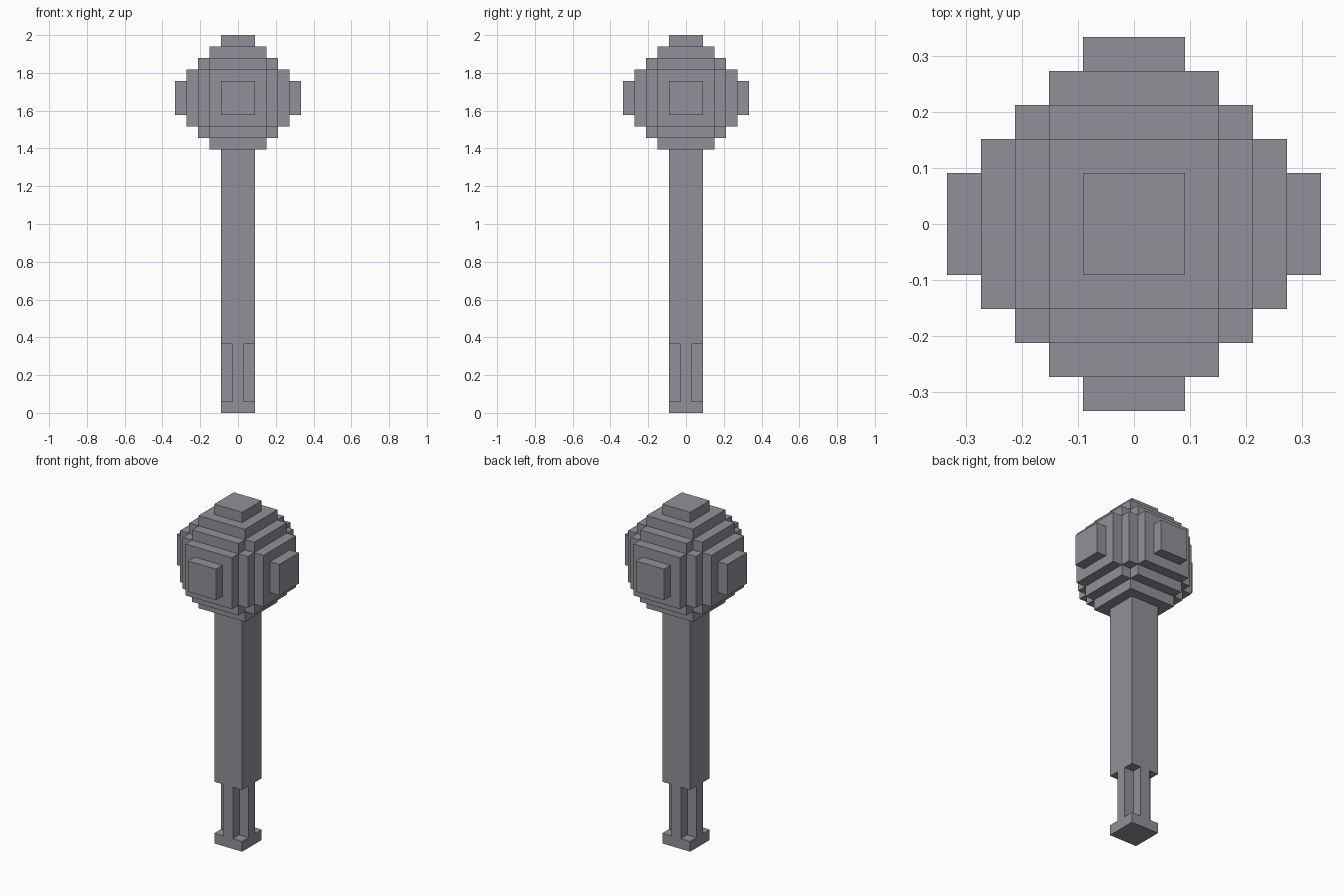
import bpy
import bmesh
from mathutils import Vector

cube = bpy.data.objects.get("Cube")
if cube:
    bpy.data.objects.remove(cube, do_unlink=True)

U = 2 / 33          # edge of one building block
HEAD_Z = 27.5 * U   # middle of the round head

grey = bpy.data.materials.new("stone_grey")
grey.use_nodes = True
colour = (0.28, 0.285, 0.315, 1)
grey.diffuse_color = colour
grey.node_tree.nodes["Principled BSDF"].inputs["Base Color"].default_value = colour


def block_part(name, boxes, base_z):
    """Fuse boxes of (x, y, z) half sizes, in blocks, into one clean shell."""
    def filled(c):
        return any(all(abs(v) < h for v, h in zip(c, box)) for box in boxes)

    spans = [max(b[a] for b in boxes) for a in range(3)]
    ranges = [[i + 0.5 - s for i in range(int(2 * s))] for s in spans]
    bm = bmesh.new()
    for x in ranges[0]:
        for y in ranges[1]:
            for z in ranges[2]:
                if not filled((x, y, z)):
                    continue
                # Only the sides without a neighbour become faces
                for axis in range(3):
                    for sign in (-1, 1):
                        n = Vector((0, 0, 0))
                        n[axis] = sign
                        c = Vector((x, y, z))
                        if filled(c + n):
                            continue
                        t = Vector((0, 0, 0))
                        t[(axis + 1) % 3] = 0.5
                        b = n.cross(t)
                        m = c + n / 2
                        bm.faces.new([bm.verts.new(p * U) for p in
                                      (m - t - b, m + t - b, m + t + b, m - t + b)])
    bmesh.ops.remove_doubles(bm, verts=bm.verts, dist=U / 100)
    bmesh.ops.dissolve_limit(bm, angle_limit=0.01, verts=bm.verts, edges=bm.edges)
    bmesh.ops.recalc_face_normals(bm, faces=bm.faces)
    mesh = bpy.data.meshes.new(name)
    bm.to_mesh(mesh)
    bm.free()
    mesh.materials.append(grey)
    obj = bpy.data.objects.new(name, mesh)
    obj.location.z = base_z
    bpy.context.collection.objects.link(obj)
    return obj


def turns(a, b, c):
    """The same box turned along each of the three axes."""
    return [(a, b, c), (b, c, a), (c, a, b)]


# Stepped ball: end caps, inner plates and corner slabs
block_part("head", turns(1.5, 1.5, 5.5) + turns(2.5, 2.5, 4.5) + turns(3.5, 3.5, 2.5), HEAD_Z)

# Square handle
block_part("shaft", [(1.5, 1.5, 8.5)], 14.5 * U)

# Cross-shaped grip with notched corners
block_part("grip", [(1.5, 0.5, 2.5), (0.5, 1.5, 2.5)], 3.5 * U)

# End plate
block_part("pommel", [(1.5, 1.5, 0.5)], 0.5 * U)
